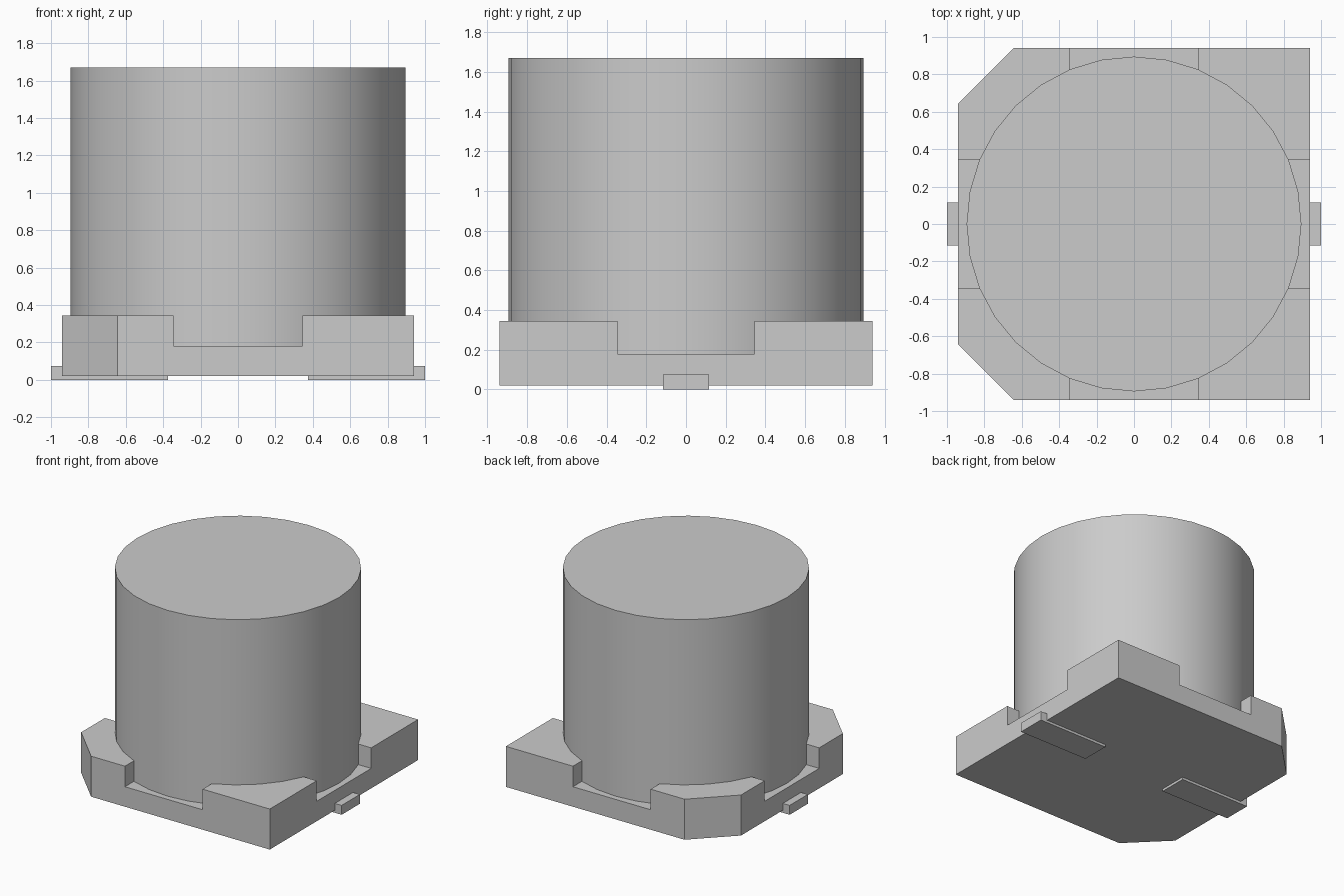
import bpy, bmesh, math

cube = bpy.data.objects.get("Cube")
if cube:
    bpy.data.objects.remove(cube, do_unlink=True)

# One flat grey for every part
GREY = (0.6, 0.6, 0.6, 1)
grey = bpy.data.materials.new("light grey")
grey.use_nodes = True
grey.diffuse_color = GREY
grey.node_tree.nodes["Principled BSDF"].inputs["Base Color"].default_value = GREY

HALF = 0.94        # half width of the base
CUT = 0.645        # where the chamfered corners begin
SLOT = 0.345       # half width of the side notches
BOTTOM, FLOOR, RIM, TOP = 0.02, 0.18, 0.345, 1.67
RADIUS = 0.895


def make_base():
    bm = bmesh.new()
    outline = [(HALF, -HALF), (HALF, HALF), (-CUT, HALF),
               (-HALF, CUT), (-HALF, -CUT), (-CUT, -HALF)]
    face = bm.faces.new([bm.verts.new((x, y, BOTTOM)) for x, y in outline])
    slab = bmesh.ops.extrude_face_region(bm, geom=[face], use_keep_orig=True)
    top = [v for v in slab["geom"] if isinstance(v, bmesh.types.BMVert)]
    bmesh.ops.translate(bm, verts=top, vec=(0, 0, FLOOR - BOTTOM))

    # Divide the slab along the notch walls
    for axis in ((1, 0, 0), (0, 1, 0)):
        for side in (-SLOT, SLOT):
            geom = bm.verts[:] + bm.edges[:] + bm.faces[:]
            bmesh.ops.bisect_plane(bm, geom=geom, plane_no=axis,
                                   plane_co=[c * side for c in axis])

    # Raise the four corner blocks
    corners = []
    for f in bm.faces:
        c = f.calc_center_median()
        level = all(abs(v.co.z - FLOOR) < 1e-4 for v in f.verts)
        if level and min(abs(c.x), abs(c.y)) > SLOT:
            corners.append(f)
    raised = bmesh.ops.extrude_face_region(bm, geom=corners)
    verts = [v for v in raised["geom"] if isinstance(v, bmesh.types.BMVert)]
    bmesh.ops.translate(bm, verts=verts, vec=(0, 0, RIM - FLOOR))

    # Merge flat seams
    bmesh.ops.dissolve_limit(bm, angle_limit=math.radians(1),
                             verts=bm.verts[:], edges=bm.edges[:])
    bmesh.ops.recalc_face_normals(bm, faces=bm.faces[:])
    mesh = bpy.data.meshes.new("base")
    bm.to_mesh(mesh)
    bm.free()
    obj = bpy.data.objects.new("base", mesh)
    bpy.context.collection.objects.link(obj)
    obj.data.materials.append(grey)


def make_can():
    low = FLOOR - 0.05
    bpy.ops.mesh.primitive_cylinder_add(vertices=32, radius=RADIUS, depth=TOP - low,
                                        location=(0, 0, (TOP + low) / 2))
    can = bpy.context.object
    can.name = "can"
    can.data.materials.append(grey)
    bpy.ops.object.shade_smooth_by_angle(angle=math.radians(30))


def make_terminal(name, side):
    inner, outer, width, height = 0.375, 1.0, 0.23, 0.075
    bpy.ops.mesh.primitive_cube_add(size=1, location=(side * (inner + outer) / 2, 0, height / 2))
    terminal = bpy.context.object
    terminal.name = name
    for v in terminal.data.vertices:
        v.co.x *= outer - inner
        v.co.y *= width
        v.co.z *= height
    terminal.data.materials.append(grey)


make_base()
make_can()
make_terminal("left_terminal", 1)
make_terminal("right_terminal", -1)
